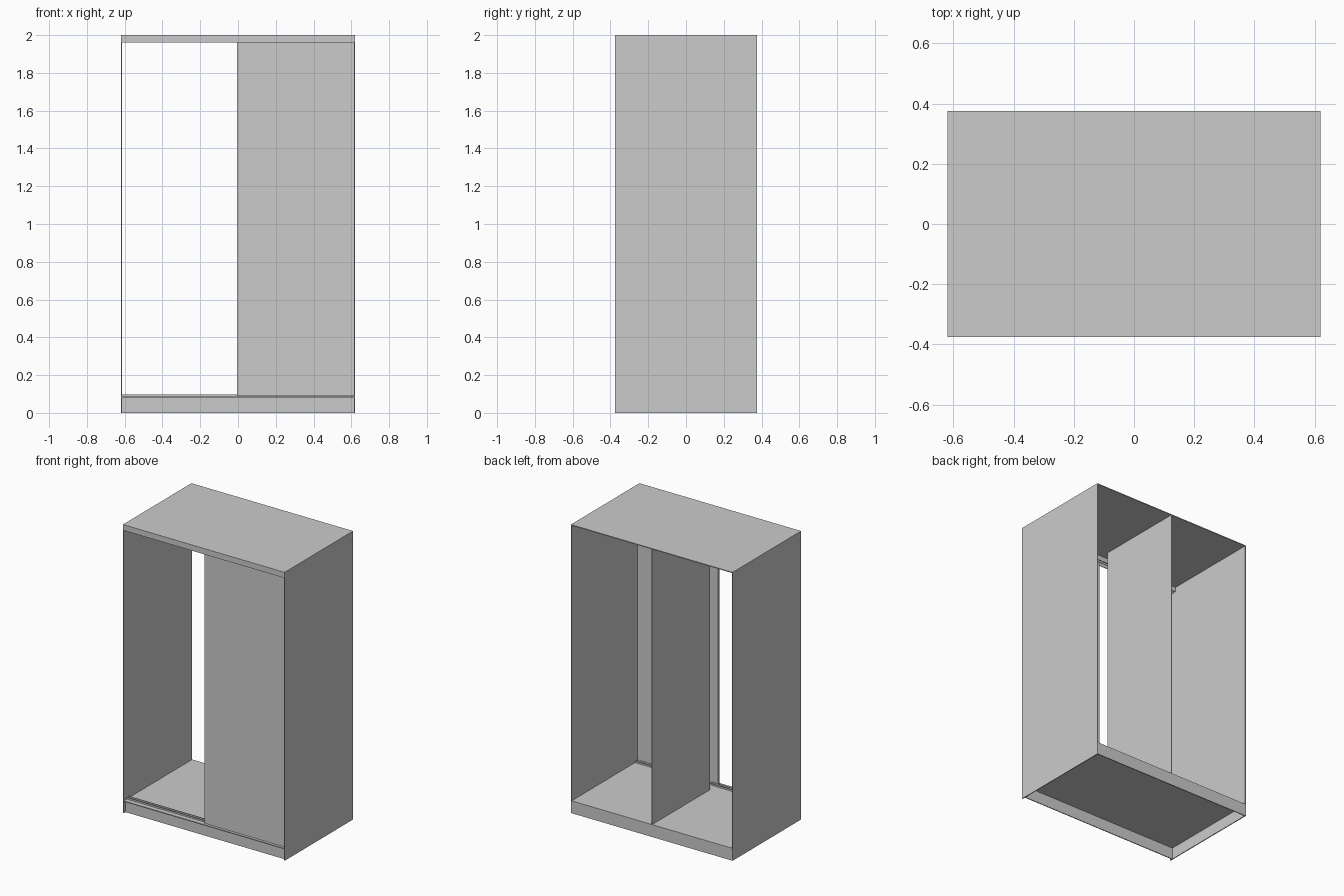
import bpy

if "Cube" in bpy.data.objects:
    bpy.data.objects.remove(bpy.data.objects["Cube"])

W, D, H = 0.62, 0.375, 2.0   # half width, half depth, height
T = 0.006                    # panel thickness
FLOOR = 0.086                # top of the floor panel


def box(name, x, y, z):
    """Box from (min, max) ranges on each axis."""
    bpy.ops.mesh.primitive_cube_add(
        size=1, location=[(a + b) / 2 for a, b in (x, y, z)])
    ob = bpy.context.object
    ob.name = name
    ob.scale = [b - a for a, b in (x, y, z)]
    bpy.ops.object.transform_apply(location=False, rotation=False, scale=True)
    return ob


inner = (-W + T, W - T)

# carcass
box("top_panel", (-W, W), (-D, D), (H - T, H))
for side, x0 in (("left", -W), ("right", W - T)):
    box(side + "_side_panel", (x0, x0 + T), (-D, D), (0, H - T))
box("floor_panel", inner, (-D, D), (FLOOR - T, FLOOR))
box("centre_divider", (-T / 2, T / 2), (-0.26, D), (FLOOR, H - T))

# plinth boards, the front one set back
box("front_plinth", inner, (-D + 0.02, -D + 0.02 + T), (0, FLOOR - T))
box("back_plinth", inner, (D - T, D), (0, FLOOR - T))

# upper sliding track: base strip with three hanging lips
box("upper_track_base", inner, (-D, -0.318), (H - T - 0.006, H - T))
for i, y0 in enumerate((-D, -0.343, -0.322)):
    box(f"upper_track_lip_{i}", inner, (y0, y0 + 0.004), (1.96, H - T - 0.006))

# lower sliding track: two low guide ribs
for i, y0 in enumerate((-0.343, -0.322)):
    box(f"lower_track_rib_{i}", inner, (y0, y0 + 0.004), (FLOOR, 0.097))

# sliding door covering the right half
box("sliding_door", (-0.004, W - T), (-0.362, -0.346), (0.089, 1.982))
